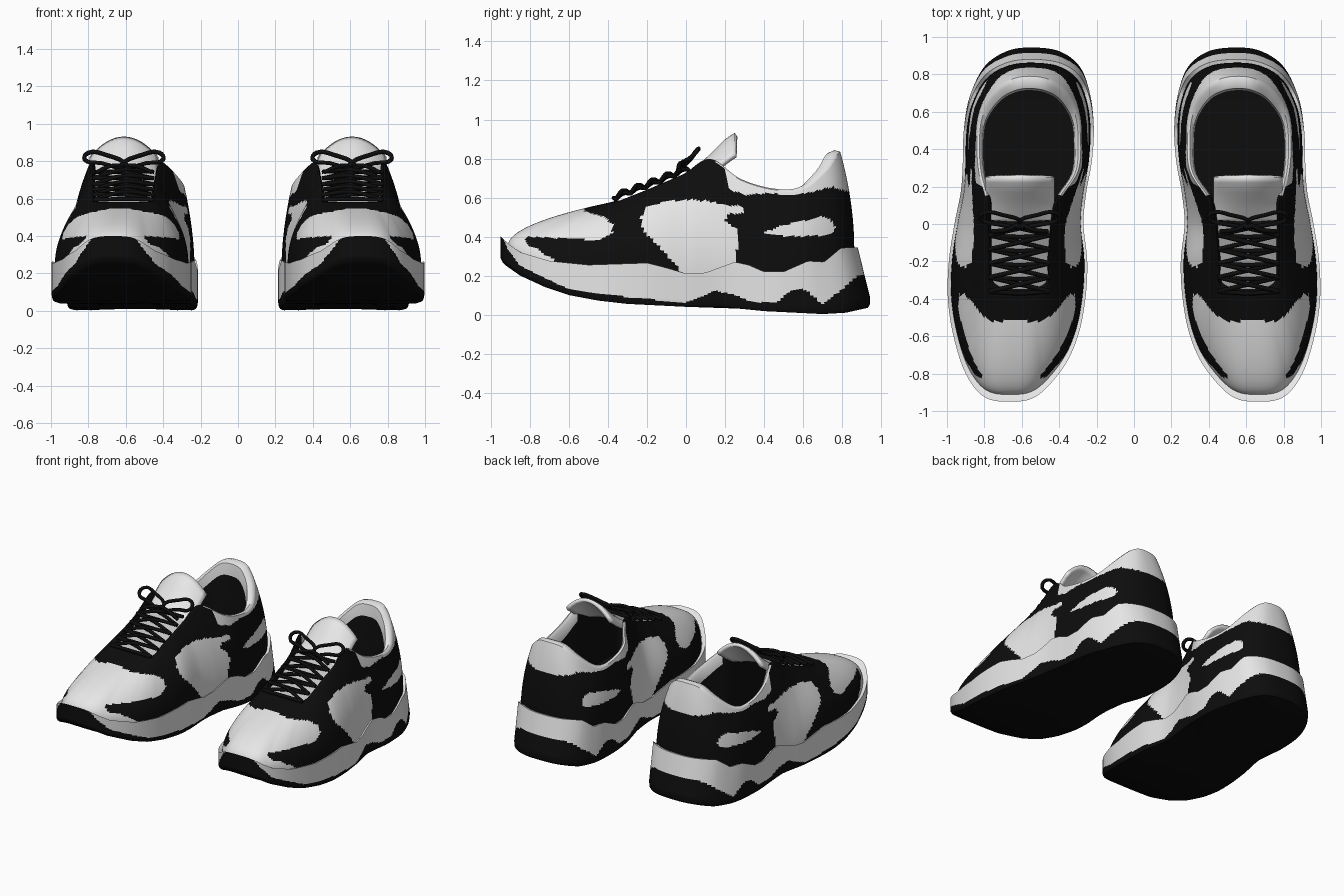
import bpy, bmesh, math
from mathutils import Vector

if "Cube" in bpy.data.objects:
    bpy.data.objects.remove(bpy.data.objects["Cube"])

CX = 0.6  # centre line of one shoe


def material(name, v):
    m = bpy.data.materials.new(name)
    m.diffuse_color = (v, v, v, 1)
    m.use_nodes = True
    m.node_tree.nodes["Principled BSDF"].inputs["Base Color"].default_value = m.diffuse_color
    return m


BLACK = material("black", 0.004)
WHITE = material("white", 0.8)
GREY = material("light grey", 0.55)


def interp(table, y):
    """Piecewise linear height profile along the shoe."""
    if y <= table[0][0]:
        return table[0][1]
    for (a, p), (b, q) in zip(table, table[1:]):
        if y <= b:
            return p + (q - p) * (y - a) / (b - a)
    return table[-1][1]


def spline(points, per=10):
    """Closed smooth curve through the points."""
    pts = [Vector(p) for p in points]
    n, out = len(pts), []
    for i in range(n):
        a, b, c, d = (pts[(i + k) % n] for k in (-1, 0, 1, 2))
        for s in range(per):
            t = s / per
            out.append(0.5 * (2 * b + (c - a) * t + (2 * a - 5 * b + 4 * c - d) * t * t
                              + (3 * b - a - 3 * c + d) * t ** 3))
    return out


def inside(poly, y, z):
    hit = False
    for (a, b), (c, d) in zip(poly, poly[1:] + poly[:1]):
        if (b > z) != (d > z) and y < a + (c - a) * (z - b) / (d - b):
            hit = not hit
    return hit


def finish(name, bm, mats, rule, angle=40):
    for f in bm.faces:
        f.material_index = rule(f)
    bmesh.ops.recalc_face_normals(bm, faces=bm.faces)
    me = bpy.data.meshes.new(name)
    bm.to_mesh(me)
    bm.free()
    for m in mats:
        me.materials.append(m)
    me.shade_smooth()
    me.set_sharp_from_angle(angle=math.radians(angle))
    ob = bpy.data.objects.new(name, me)
    bpy.context.collection.objects.link(ob)
    return ob


def loft(rings, side, start, end):
    """Skin closed rings and close both ends with a fan."""
    bm = bmesh.new()
    tag = bm.faces.layers.int.new("ring")
    vs = [[bm.verts.new((p[0] * side, p[1], p[2])) for p in r] for r in rings]
    n = len(rings[0])
    for k in range(len(vs) - 1):
        for i in range(n):
            j = (i + 1) % n
            bm.faces.new((vs[k][i], vs[k][j], vs[k + 1][j], vs[k + 1][i]))[tag] = k
    for ring, c, k in ((vs[0], start, -1), (vs[-1], end, len(vs))):
        v = bm.verts.new((c[0] * side, c[1], c[2]))
        for i in range(n):
            bm.faces.new((ring[i], ring[(i + 1) % n], v))[tag] = k
    return bm, tag


# Plan outline of the sole, from the toe along the outer side to the heel and back
OUTLINE = [(.66, -.95), (.80, -.925), (.90, -.80), (.965, -.6), (.995, -.4), (.99, -.2),
           (.96, 0), (.925, .18), (.915, .34), (.91, .5), (.88, .68), (.80, .85), (.68, .935),
           (.55, .955), (.40, .935), (.29, .85), (.235, .7), (.215, .52), (.225, .34),
           (.255, .17), (.27, 0), (.25, -.2), (.26, -.4), (.30, -.6), (.38, -.77), (.52, -.92)]
# Edge of the lace throat and collar, matching the outline point by point
OPENING = [(.62, -.39, .575), (.69, -.39, .575), (.75, -.38, .575), (.78, -.34, .585),
           (.785, -.25, .62), (.785, -.14, .665), (.79, -.02, .715), (.79, .12, .79),
           (.83, .28, .69), (.84, .45, .64), (.82, .6, .645), (.74, .72, .74),
           (.65, .775, .82), (.56, .79, .835), (.46, .775, .82), (.37, .72, .74),
           (.30, .6, .645), (.285, .45, .64), (.30, .28, .69), (.40, .12, .79),
           (.43, -.02, .715), (.44, -.14, .665), (.45, -.25, .62), (.45, -.34, .585),
           (.48, -.38, .575), (.55, -.39, .575)]
# Heights along the shoe
BOTTOM = [(-.95, .27), (-.85, .2), (-.72, .14), (-.6, .10), (-.45, .072), (-.3, .055), (0, .04),
          (.2, .04), (.4, .018), (.7, .003), (.82, .01), (.955, .04)]
SOLE_TOP = [(-.95, .40), (-.9, .355), (-.85, .32), (-.7, .275), (-.5, .255), (-.2, .265),
            (-.1, .24), (0, .21), (.1, .215), (.25, .27), (.32, .255), (.4, .22), (.5, .22),
            (.65, .275), (.75, .27), (.85, .34), (.9, .345)]
TREAD = [(-.95, .42), (-.91, .33), (-.85, .25), (-.75, .2), (-.6, .13), (-.3, .09), (0, .06),
         (.08, .09), (.15, .125), (.25, .1), (.34, .062), (.46, .062), (.55, .13), (.61, .13),
         (.7, .055), (.8, .13), (.88, .2), (1, .2)]
# White panels on the upper, as side shapes (y, z)
PANELS = [
    [(-1, .2), (-.65, .26), (-.76, .335), (-.82, .36), (-.82, .4), (-.6, .39), (-.45, .38),
     (-.38, .415), (-.37, .46), (-.42, .5), (-.52, .53), (-.52, .6), (-1, .6)],
    [(-.23, .5), (-.2, .555), (-.1, .58), (0, .59), (.12, .58), (.2, .56), (.3, .555),
     (.29, .525), (.22, .515), (.2, .48), (.26, .44), (.275, .38), (.25, .3), (.27, .2),
     (0, .18), (-.05, .25), (-.12, .33), (-.22, .43)],
    [(.4, .42), (.5, .46), (.6, .48), (.7, .505), (.75, .48), (.765, .44), (.74, .41),
     (.6, .4), (.45, .405)],
    [(.16, .9), (.21, .7), (.22, .64), (.32, .61), (.42, .625), (.55, .61), (.65, .63),
     (.75, .655), (.87, .62), (1, .62), (1, .9)]]

outline = spline(OUTLINE)
opening = spline(OPENING)


def scaled(p, s):
    return CX + (p.x - CX) * s, p.y * s


def heel_lean(y):
    return .075 * min(1, max(0, (y - .5) / .45))


def build_sole(side):
    rings = []
    for s in (.3, .6, .85, .975):
        rings.append([(x, y, interp(BOTTOM, y)) for x, y in (scaled(p, s) for p in outline)])
    steps = 26
    for k in range(1, steps + 1):
        t = k / steps
        ring = []
        for p in outline:
            x, y = scaled(p, min(1, .985 + .1 * t))
            lo, hi = interp(BOTTOM, y), interp(SOLE_TOP, y)
            ring.append((x, y - heel_lean(y) * t, lo + (hi - lo) * t))
        rings.append(ring)
    for s in (.94, .6):
        ring = []
        for p in outline:
            x, y = scaled(p, s)
            ring.append((x, y - heel_lean(y), interp(SOLE_TOP, y) - .012))
        rings.append(ring)
    bm, tag = loft(rings, side, (CX, 0, .04), (CX, 0, .2))

    def rule(f):
        c = f.calc_center_median()
        return 0 if f[tag] < 4 or c.z < interp(TREAD, c.y) else 1
    finish("sole", bm, (BLACK, WHITE), rule)


def build_upper(side):
    steps = 44
    rings = [[] for _ in range(steps + 1)]
    for p, top in zip(outline, opening):
        x, y = CX + (p.x - CX) * .955, (p.y - heel_lean(p.y)) * (.96 if p.y < 0 else .98)
        base = Vector((x, y, interp(SOLE_TOP, y) - .012))
        dz = top.z - base.z
        c1 = base + Vector((0, 0, .4 * dz))
        c2 = base.lerp(top, .5)
        c2.z = base.z + .75 * dz
        for k in range(steps + 1):
            t = k / steps
            s = 1 - t
            rings[k].append(base * s ** 3 + c1 * 3 * s * s * t + c2 * 3 * s * t * t + top * t ** 3)

    # Padded rim and lining
    def inner(s, dz, floor=None):
        return [(.57 + (q.x - .57) * s, .2 + (q.y - .2) * s, floor if floor else q.z + dz)
                for q in opening]
    rings += [inner(.95, .008), inner(.89, -.008), inner(.87, -.09), inner(.87, 0, .3)]
    bm, tag = loft(rings, side, (CX, 0, .2), (.57, .2, .3))

    def rule(f):
        c, k = f.calc_center_median(), f[tag]
        if k >= steps:
            return int(c.y > .15 and k < steps + 3)
        return int(any(inside(poly, c.y, c.z) for poly in PANELS))
    finish("upper", bm, (BLACK, WHITE), rule, 50)


# Tongue centre line (y, z), also carrying the laces
TONGUE = [(-.42, .55), (-.3, .595), (-.15, .65), (0, .715), (.1, .80), (.2, .90), (.25, .932)]


def build_tongue(side):
    bm = bmesh.new()
    rows = []
    for i in range(25):
        y = -.42 + .67 * i / 24
        drop = .03 + .08 * max(0, min(1, (y + .02) / .2))
        rows.append([bm.verts.new(((.61 + .185 * u / 8) * side, y,
                                   interp(TONGUE, y) - drop * (u / 8) ** 2))
                     for u in range(-8, 9)])
    for a, b in zip(rows, rows[1:]):
        for j in range(16):
            bm.faces.new((a[j], a[j + 1], b[j + 1], b[j]))
    ob = finish("tongue", bm, (GREY, WHITE), lambda f: int(f.calc_center_median().y > .02))
    # Make the pad face upwards so that it thickens downwards
    if ob.data.polygons[0].normal.z < 0:
        ob.data.flip_normals()
    pad = ob.modifiers.new("pad", 'SOLIDIFY')
    pad.thickness, pad.offset = .025, -1


def tube(name, pts, side, closed=False):
    cu = bpy.data.curves.new(name, 'CURVE')
    cu.dimensions = '3D'
    cu.bevel_depth, cu.bevel_resolution, cu.resolution_u = .012, 1, 4
    cu.use_fill_caps = True
    sp = cu.splines.new('BEZIER')
    sp.bezier_points.add(len(pts) - 1)
    sp.use_cyclic_u = closed
    for b, p in zip(sp.bezier_points, pts):
        b.co = (p[0] * side, p[1], p[2])
        b.handle_left_type = b.handle_right_type = 'AUTO'
    cu.materials.append(BLACK)
    bpy.context.collection.objects.link(bpy.data.objects.new(name, cu))


def build_laces(side):
    levels = [-.36, -.285, -.21, -.135, -.06, .01]

    def at(x, y, lift):
        return (x, y, interp(TONGUE, y) + lift)
    for i, y in enumerate(levels):
        tube("lace_bar", [at(.45, y, .02), at(.61, y - .01, .03), at(.775, y, .02)], side)
        if i < len(levels) - 1:
            for a, b, lift in ((.45, .775, .035), (.775, .45, .05)):
                tube("lace_cross", [at(a, y, .02), at(.61, y + .037, lift),
                                    at(b, levels[i + 1], .02)], side)
    # Bow
    for d in (-1, 1):
        tube("bow_loop", [(.61, .0, .775), (.61 + d * .1, .05, .835), (.61 + d * .19, .06, .845),
                          (.61 + d * .21, .03, .81), (.61 + d * .12, .0, .79)], side, True)
        tube("bow_tail", [(.61, .0, .775), (.61 + d * .07, -.03, .775),
                          (.61 + d * .15, -.04, .74)], side)
    tube("bow_knot", [(.585, -.01, .775), (.61, -.015, .785), (.635, -.01, .775)], side)


for side in (1, -1):
    build_sole(side)
    build_upper(side)
    build_tongue(side)
    build_laces(side)
